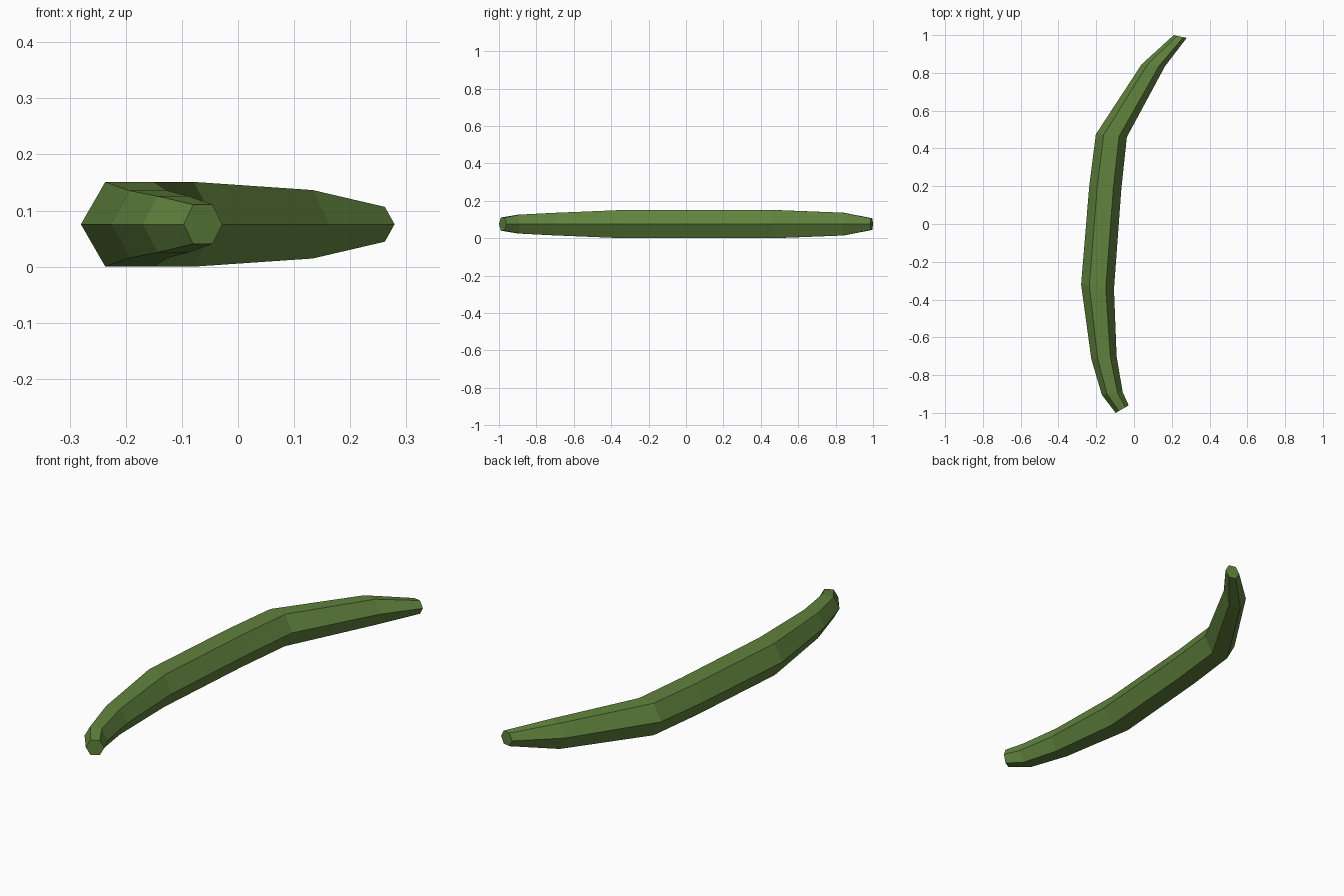
import bpy, bmesh, math
from mathutils import Vector

if "Cube" in bpy.data.objects:
    bpy.data.objects.remove(bpy.data.objects["Cube"])

green = bpy.data.materials.new("leaf green")
green.diffuse_color = (0.12, 0.225, 0.048, 1)
green.use_nodes = True
green.node_tree.nodes["Principled BSDF"].inputs["Base Color"].default_value = green.diffuse_color

# Rings of the pod: left edge x, y, right edge x, y, half height
RINGS = [
    (-0.097, -1.00, -0.028, -0.96, 0.035),
    (-0.170, -0.905, -0.060, -0.89, 0.050),
    (-0.226, -0.715, -0.092, -0.70, 0.060),
    (-0.280, -0.32, -0.106, -0.345, 0.0755),
    (-0.237, 0.20, -0.067, 0.185, 0.0755),
    (-0.202, 0.475, -0.038, 0.46, 0.0755),
    (0.040, 0.845, 0.164, 0.835, 0.061),
    (0.210, 1.00, 0.279, 0.985, 0.031),
]
MID_Z = 0.0755

# Bent hexagonal pod, lofted through the rings
bm = bmesh.new()
loops = []
for lx, ly, rx, ry, h in RINGS:
    left, right = Vector((lx, ly, MID_Z)), Vector((rx, ry, MID_Z))
    mid, half = (left + right) / 2, (right - left) / 2
    loop = []
    for i in range(6):
        a = i * math.pi / 3
        up = h * math.sin(a) / math.sin(math.pi / 3)
        loop.append(bm.verts.new(mid + half * math.cos(a) + Vector((0, 0, up))))
    loops.append(loop)
for a, b in zip(loops, loops[1:]):
    for i in range(6):
        j = (i + 1) % 6
        bm.faces.new((a[i], a[j], b[j], b[i]))

# Flat end caps
bm.faces.new(loops[0])
bm.faces.new(loops[-1])
bmesh.ops.recalc_face_normals(bm, faces=bm.faces)

mesh = bpy.data.meshes.new("pod")
bm.to_mesh(mesh)
bm.free()
mesh.materials.append(green)
bpy.context.collection.objects.link(bpy.data.objects.new("pod", mesh))
